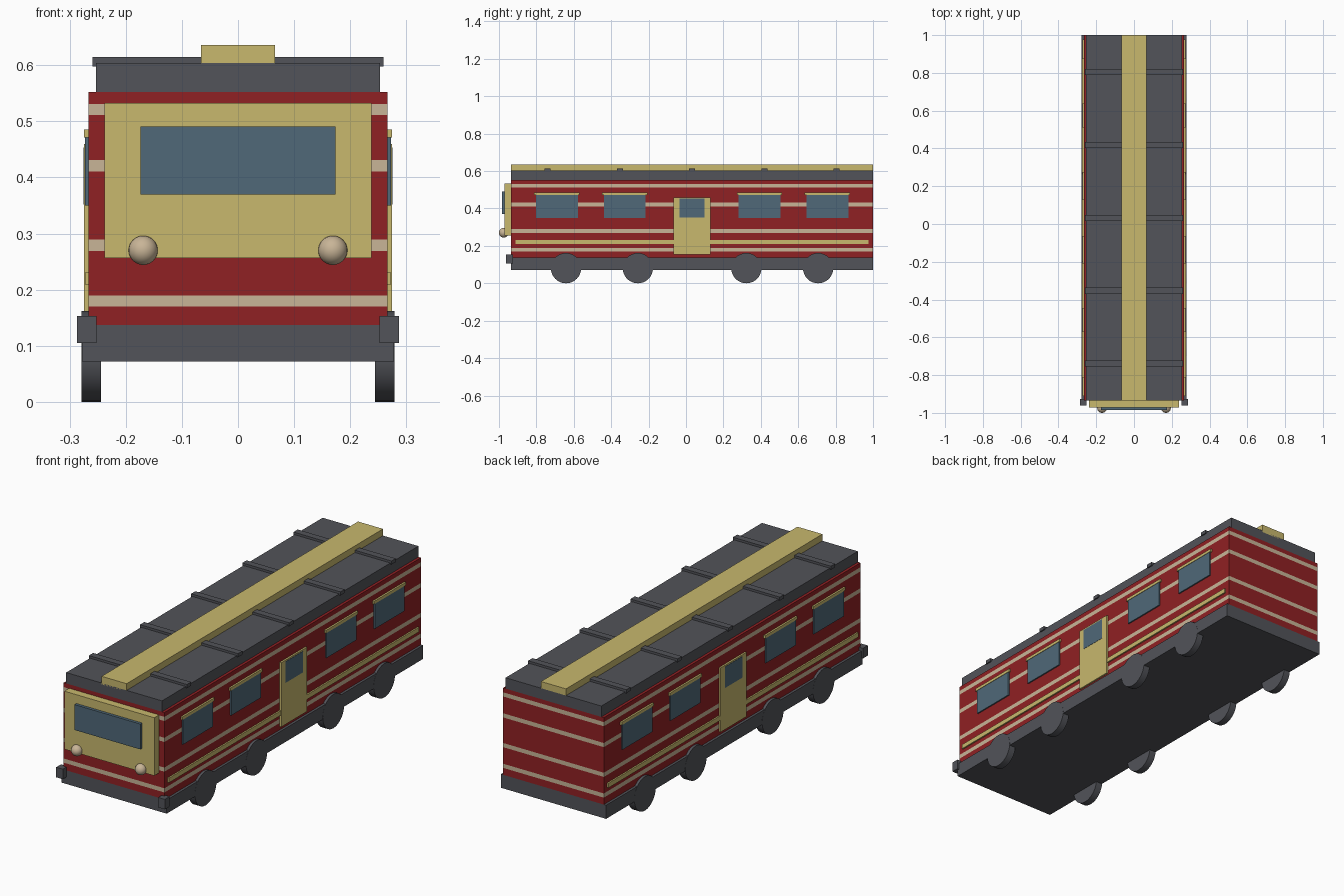
import bpy
import bmesh
from math import pi
from mathutils import Matrix, Vector

if "Cube" in bpy.data.objects:
    bpy.data.objects.remove(bpy.data.objects["Cube"])


def make_material(name, r, g, b):
    mat = bpy.data.materials.new(name)
    mat.use_nodes = True
    mat.diffuse_color = (r, g, b, 1)
    mat.node_tree.nodes["Principled BSDF"].inputs["Base Color"].default_value = (r, g, b, 1)
    return mat


RED = make_material("dark red", 0.28, 0.015, 0.017)
CREAM = make_material("cream", 0.58, 0.46, 0.31)
YELLOW = make_material("mustard yellow", 0.58, 0.48, 0.155)
GREY = make_material("slate grey", 0.084, 0.087, 0.1)
GLASS = make_material("blue glass", 0.08, 0.14, 0.19)

FRONT, BACK = -0.935, 1.0
MID = (FRONT + BACK) / 2


def finish(name, bm, *mats, mirror=False):
    mesh = bpy.data.meshes.new(name)
    bm.to_mesh(mesh)
    bm.free()
    for mat in mats:
        mesh.materials.append(mat)
    obj = bpy.data.objects.new(name, mesh)
    bpy.context.collection.objects.link(obj)
    if mirror:
        obj.modifiers.new("both sides", 'MIRROR')
    return obj


def box_mesh(x, y, z):
    """Box spanning the given (low, high) ranges."""
    bm = bmesh.new()
    low, high = (Vector(v) for v in zip(x, y, z))
    place = Matrix.Translation((low + high) / 2) @ Matrix.Diagonal((*(high - low), 1))
    bmesh.ops.create_cube(bm, size=1, matrix=place)
    return bm


def box(name, mat, x, y, z, mirror=False):
    return finish(name, box_mesh(x, y, z), mat, mirror=mirror)


def around(centre, half):
    return (centre - half, centre + half)


def smooth(obj):
    bpy.ops.object.select_all(action='DESELECT')
    obj.select_set(True)
    bpy.context.view_layer.objects.active = obj
    bpy.ops.object.shade_smooth_by_angle()


LENGTH = (FRONT, BACK)

# Body, cut into bands so the cream stripes run all the way round
body = box_mesh((-0.266, 0.266), LENGTH, (0.137, 0.552))
stripes = [around(z, 0.01) for z in (0.18, 0.279, 0.421, 0.521)]
for level in (z for band in stripes for z in band):
    bmesh.ops.bisect_plane(body, geom=body.verts[:] + body.edges[:] + body.faces[:],
                           plane_co=(0, 0, level), plane_no=(0, 0, 1))
for face in body.faces:
    height = face.calc_center_median().z
    face.material_index = int(any(lo < height < hi for lo, hi in stripes))
finish("body", body, RED, CREAM)

# Chassis and front buffers
box("chassis", GREY, (-0.278, 0.278), LENGTH, (0.072, 0.137))
box("front_buffers", GREY, (0.252, 0.287), (-0.962, -0.926), (0.105, 0.153), True)

# Wheels
for i, offset in enumerate((-0.674, -0.29, 0.29, 0.674)):
    bm = bmesh.new()
    place = Matrix.Translation((0.2615, MID + offset, 0.081)) @ Matrix.Rotation(pi / 2, 4, 'Y')
    bmesh.ops.create_cone(bm, cap_ends=True, segments=32, radius1=0.081, radius2=0.081,
                          depth=0.034, matrix=place)
    smooth(finish(f"wheel_pair_{i + 1}", bm, GREY, mirror=True))

# Roof with cross ribs and a raised centre strip
box("roof", GREY, (-0.253, 0.253), LENGTH, (0.552, 0.604))
for i in range(5):
    box(f"roof_rib_{i + 1}", GREY, (-0.259, 0.259),
        around(MID + (i - 2) * 0.386, 0.016), (0.598, 0.615))
box("roof_strip", YELLOW, (-0.066, 0.066), LENGTH, (0.597, 0.636))

# Front panel, windscreen and headlights
box("front_panel", YELLOW, (-0.238, 0.238), (-0.971, FRONT), (0.256, 0.533))
box("windscreen", GLASS, (-0.174, 0.174), (-0.985, -0.971), (0.37, 0.491))
bm = bmesh.new()
bmesh.ops.create_uvsphere(bm, u_segments=24, v_segments=16, radius=0.026,
                          matrix=Matrix.Translation((0.169, -0.974, 0.27)))
smooth(finish("headlights", bm, CREAM, mirror=True))

# Side windows with lintels
for i, offset in enumerate((-0.723, -0.36, 0.36, 0.723)):
    y = MID + offset
    box(f"side_windows_{i + 1}", GLASS, (0.266, 0.2725), around(y, 0.112), (0.35, 0.472), True)
    box(f"window_lintels_{i + 1}", YELLOW, (0.266, 0.2745), around(y, 0.121), (0.471, 0.485), True)

# Side rails and doors
box("side_rails", YELLOW, (0.266, 0.273), around(MID, 0.943), (0.209, 0.231), True)
box("doors", YELLOW, (0.266, 0.2745), around(MID, 0.098), (0.153, 0.46), True)
box("door_windows", GLASS, (0.27, 0.2757), around(MID, 0.066), (0.352, 0.453), True)
